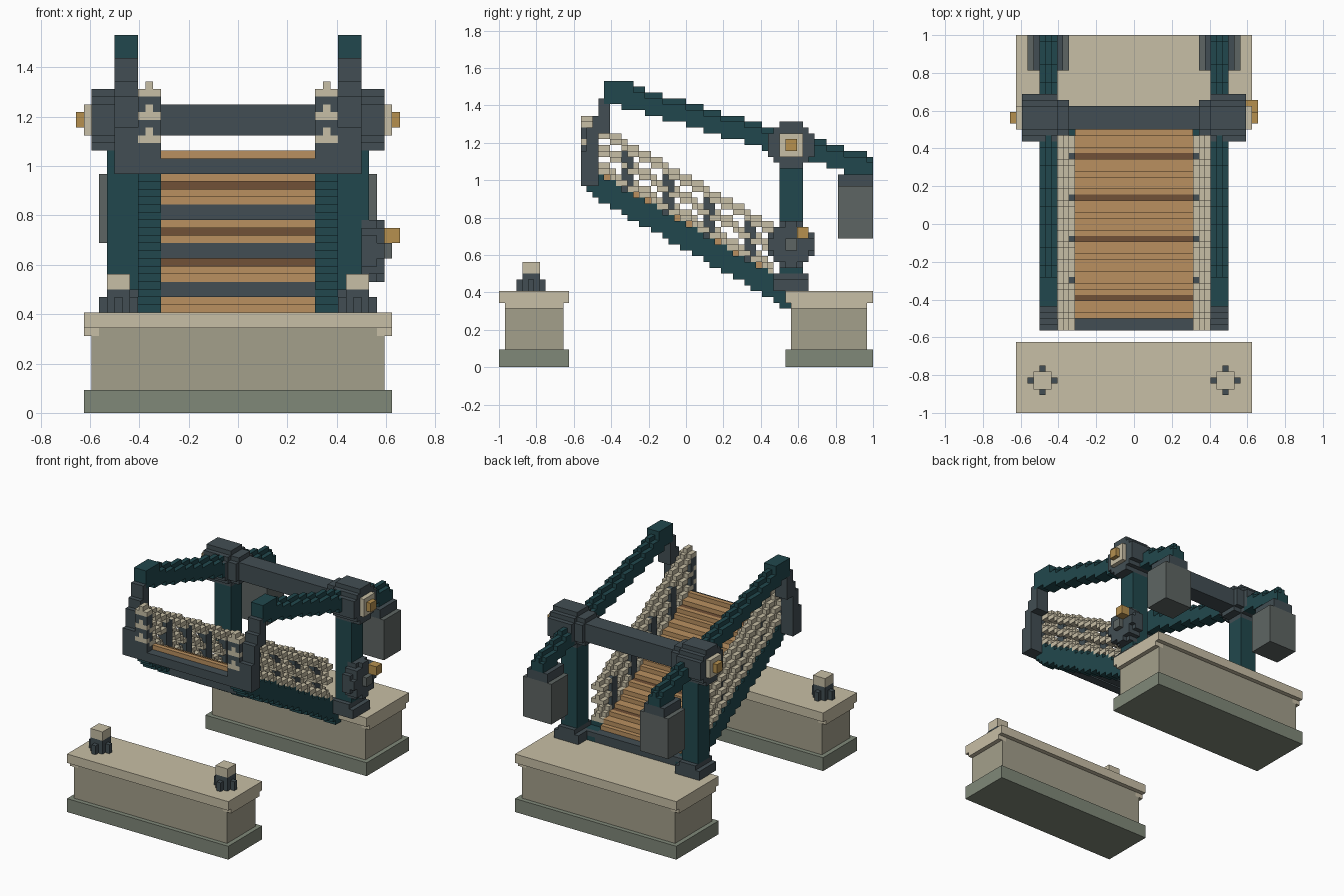
import bpy, bmesh

if "Cube" in bpy.data.objects:
    bpy.data.objects.remove(bpy.data.objects["Cube"])

U = 1 / 32  # block size
parts = {}  # name -> (colour, set of blocks)

COL = dict(stone="C6BDA4", wall="A29E8A", foot="7F8778", teal="26494E", iron="444F54",
           wood="B88F60", brown="70523A", weight="5E6563", brass="B48F50")


def add(name, col, cells, mirror=False):
    s = parts.setdefault(name, (col, set()))[1]
    cells = set(cells)
    s |= cells
    if mirror:
        s |= {(-1 - x, y, z) for x, y, z in cells}


def box(x0, x1, y0, y1, z0, z1):
    return {(x, y, z) for x in range(x0, x1) for y in range(y0, y1) for z in range(z0, z1)}


def disc(x0, x1, cy, cz, r):
    n = int(r) + 1
    return {(x, y, z) for x in range(x0, x1)
            for y in range(cy - n, cy + n) for z in range(cz - n, cz + n)
            if (y + .5 - cy) ** 2 + (z + .5 - cz) ** 2 <= r * r}


def slope(x0, x1, y0, y1, height, lo, hi):
    """Stepped bar following height(y), from lo to hi blocks above it."""
    c = set()
    for y in range(y0, y1):
        h = height(y + .5)
        c |= box(x0, x1, y, y + 1, round(h + lo), round(h + hi))
    return c


def leaf(y):   # underside of the raised leaf
    return 20.0 - 0.577 * y


def arm(y):    # top of the balance beams
    return 49.0 - 0.29 * max(y + 12.5, 0)


# Stone abutments, front and rear
for name, a, b in (("front", -32, -20), ("rear", 17, 32)):
    add(name + "_abutment_foot", "foot", box(-20, 20, a, b, 0, 3))
    add(name + "_abutment_wall", "wall", box(-19, 19, a + 1, b - 1, 3, 11) - box(-20, -18, a, b, 10, 11)
        - box(18, 20, a, b, 10, 11))
    add(name + "_abutment_cap", "stone", box(-20, 20, a, b, 11, 13))
    add(name + "_abutment_cap", "stone", box(18, 20, a + 1, b - 1, 10, 11), True)

# Landing bollards on the front abutment
add("bollard_base", "iron", box(13, 18, -27, -26, 13, 15) | box(15, 16, -29, -24, 13, 15)
    | box(14, 17, -28, -25, 13, 16), True)
add("bollard_cap", "stone", box(14, 17, -28, -25, 16, 18), True)

# Towers with feet and sill
add("tower_foot", "iron", box(12, 18, 15, 21, 13, 15) | box(13, 17, 15, 21, 15, 16), True)
add("tower_post", "teal", box(13, 17, 16, 20, 16, 36), True)
add("hinge_sill", "iron", box(-12, 12, 15, 18, 13, 15))

# Leaf: girders, planks, dark seams and cross beams
add("girder", "teal", slope(10, 13, -17, 18, leaf, 0, 4.4), True)
seams = {-13, -3, 4, 11}
for y in range(-16, 16):
    dark = y in seams
    add("deck_seams" if dark else "deck_planks", "brown" if dark else "wood",
        slope(-10, 10, y, y + 1, leaf, 2, 4.4 if dark else 4.9))
for y in (-10, -1, 8):
    z = round(leaf(y + .5))
    add("cross_beams", "iron", box(-10, 10, y, y + 2, z, z + 2))

# Leaf tip: end beam, posts and hanger links
add("tip_beam", "iron", box(-16, 16, -18, -15, 31, 33))
add("tip_post", "iron", box(10, 13, -18, -16, 33, 41), True)
add("hanger_link", "iron", box(13, 16, -18, -15, 33, 37) | box(13, 16, -17, -15, 37, 41)
    | box(13, 16, -16, -13, 40, 43) | box(13, 16, -15, -13, 43, 46), True)

# Railings
for off in (5.3, 8.4, 11.5):
    add("hand_rails", "stone", slope(10, 13, -18, 15, leaf, off - .5, off + .5)
        | slope(11, 12, -18, 15, leaf, off - .5, off + 1.5), True)
for y in (-11, -4, 3, 10):
    add("rail_posts", "iron", slope(10, 12, y, y + 2, lambda v: leaf(y + 1), 4, 11), True)

# Balance beams, pivot drums and top cross beam
add("balance_beam", "teal", slope(13, 16, -14, 32, arm, -4, -1)
    | slope(14, 15, -14, 32, arm, -4, 0) | box(13, 16, -14, -9, 46, 49), True)
add("pivot_drum", "iron", disc(13, 19, 18, 38, 4.2) | disc(11, 13, 18, 38, 3.2), True)
add("top_cross_beam", "iron", box(-11, 11, 16, 20, 36, 40))
add("pivot_plate", "stone", box(19, 20, 16, 20, 36, 40), True)
add("pivot_pin", "brass", box(20, 21, 17, 19, 37, 39), True)

# Counterweights
add("counterweight", "weight", box(11, 18, 26, 32, 22, 31), True)
add("counterweight_clamp", "iron", box(12, 17, 26, 32, 31, 33), True)

# Winch wheel on the right tower
add("winch_wheel", "iron", disc(16, 18, 18, 21, 4.2) | disc(18, 19, 18, 21, 3.7))
add("winch_hub", "weight", box(19, 20, 17, 19, 20, 22))
add("winch_handle", "brass", box(19, 21, 19, 21, 22, 24))

# Later parts take over shared blocks, so no faces coincide
taken = set()
for name in reversed(list(parts)):
    s = parts[name][1]
    s -= taken
    taken |= s

SIDES = []
for ax in range(3):
    for d in (0, 1):
        b, c = (ax + 1) % 3, (ax + 2) % 3
        quad = []
        for u, v in ((0, 0), (1, 0), (1, 1), (0, 1)):
            p = [0, 0, 0]
            p[ax], p[b], p[c] = d, u, v
            quad.append(tuple(p))
        n = [0, 0, 0]
        n[ax] = 2 * d - 1
        SIDES.append((n, quad if d else quad[::-1]))

mats = {}
for k, h in COL.items():
    m = bpy.data.materials.new(k)
    m.diffuse_color = [(int(h[i:i + 2], 16) / 255) ** 2.2 for i in (0, 2, 4)] + [1]
    m.use_nodes = True
    m.node_tree.nodes["Principled BSDF"].inputs["Base Color"].default_value = m.diffuse_color
    mats[k] = m

# Turn each block set into a clean flat-faced shell
for name, (col, cells) in parts.items():
    bm = bmesh.new()
    vs = {}
    for x, y, z in sorted(cells):
        for n, quad in SIDES:
            if (x + n[0], y + n[1], z + n[2]) in cells:
                continue
            f = []
            for q in quad:
                p = (x + q[0], y + q[1], z + q[2])
                if p not in vs:
                    vs[p] = bm.verts.new([c * U for c in p])
                f.append(vs[p])
            bm.faces.new(f)
    bmesh.ops.dissolve_limit(bm, angle_limit=0.01, verts=bm.verts[:], edges=bm.edges[:])
    me = bpy.data.meshes.new(name)
    bm.to_mesh(me)
    bm.free()
    me.materials.append(mats[col])
    bpy.context.collection.objects.link(bpy.data.objects.new(name, me))
